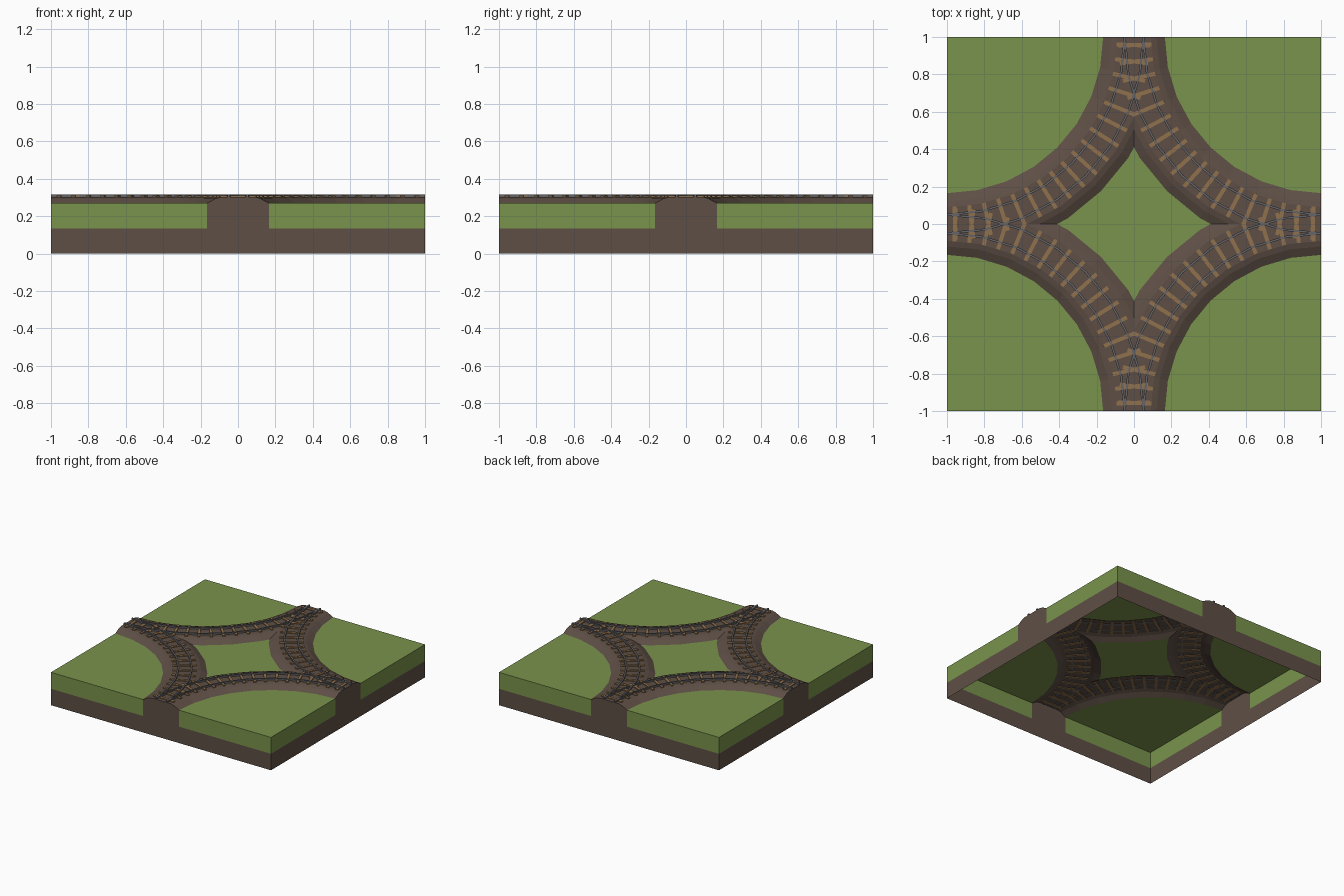
import bpy, bmesh, math
from mathutils import Matrix, Vector

if "Cube" in bpy.data.objects:
    bpy.data.objects.remove(bpy.data.objects["Cube"])

SEGS = 8                      # facets per quarter circle
TOP, MID, CREST = 0.27, 0.135, 0.303
BED = [(0.165, TOP), (0.12, 0.294), (0.09, CREST)]


def material(name, rgb):
    m = bpy.data.materials.new(name)
    m.diffuse_color = (*rgb, 1)
    m.use_nodes = True
    m.node_tree.nodes["Principled BSDF"].inputs["Base Color"].default_value = m.diffuse_color
    return m


GRASS = material("grass", (0.195, 0.292, 0.072))
DIRT = material("dirt", (0.112, 0.078, 0.060))
WOOD = material("wood", (0.28, 0.165, 0.075))
STEEL = material("steel", (0.13, 0.13, 0.14))


def finish(bm, name, mat, merge):
    """Make one quadrant into an object and mirror it to the other three."""
    me = bpy.data.meshes.new(name)
    bm.to_mesh(me)
    bm.free()
    ob = bpy.data.objects.new(name, me)
    bpy.context.collection.objects.link(ob)
    me.materials.append(mat)
    mod = ob.modifiers.new("four_way", 'MIRROR')
    mod.use_axis = (True, True, False)
    mod.use_mirror_merge = merge
    mod.merge_threshold = 0.0005
    return ob


def sweep(bm, profile, closed=False):
    """Sweep (radius, z) points along the quarter turn centred on the corner (1, 1)."""
    rings = []
    for i in range(SEGS + 1):
        a = math.pi + i * math.pi / 2 / SEGS
        rings.append([bm.verts.new((1 + r * math.cos(a), 1 + r * math.sin(a), z))
                      for r, z in profile])
    n = len(profile)
    for p, q in zip(rings, rings[1:]):
        for j in range(n if closed else n - 1):
            k = (j + 1) % n
            bm.faces.new((p[j], p[k], q[k], q[j]))
    if closed:
        bm.faces.new(rings[0])
        bm.faces.new(rings[-1])


def clip(bm):
    """Keep only the x > 0, y > 0 quadrant and face the surface upward."""
    bmesh.ops.remove_doubles(bm, verts=bm.verts[:], dist=1e-5)
    for no in ((1, 0, 0), (0, 1, 0)):
        bmesh.ops.bisect_plane(bm, geom=bm.verts[:] + bm.edges[:] + bm.faces[:], dist=1e-5,
                               plane_co=(0, 0, 0), plane_no=no, clear_inner=True)
    bm.normal_update()
    for f in bm.faces:
        if f.normal.z < 0:
            f.normal_flip()


def wall(bm, outline):
    """Add a wall panel of (distance, z) points to both outer sides."""
    for make, out in ((lambda u, z: (u, 1, z), Vector((0, 1, 0))),
                      (lambda u, z: (1, u, z), Vector((1, 0, 0)))):
        f = bm.faces.new([bm.verts.new(make(u, z)) for u, z in outline])
        f.normal_update()
        if f.normal.dot(out) < 0:
            f.normal_flip()


# Grass: corner fan, centre diamond and upper walls
edge = BED[0][0]
bm = bmesh.new()
sweep(bm, [(0.0001, TOP), (1 - edge, TOP)])
sweep(bm, [(1 + edge, TOP), (1.6, TOP)])
clip(bm)
wall(bm, [(edge, MID), (1, MID), (1, TOP), (edge, TOP)])
finish(bm, "grass_ground", GRASS, True)

# Dirt: raised track bed, its end faces and the lower walls
bm = bmesh.new()
sweep(bm, [(1 - d, z) for d, z in BED] + [(1 + d, z) for d, z in reversed(BED)])
clip(bm)
wall(bm, [(edge, 0), (1, 0), (1, MID), (edge, MID)])
wall(bm, [(0, 0), (edge, 0)] + BED + [(0, CREST)])
finish(bm, "dirt_track_bed", DIRT, True)

# Rails: two curved bars per track
bm = bmesh.new()
for r in (0.95, 1.05):
    sweep(bm, [(r - 0.006, CREST - 0.003), (r + 0.006, CREST - 0.003),
               (r + 0.006, 0.316), (r - 0.006, 0.316)], closed=True)
bmesh.ops.recalc_face_normals(bm, faces=bm.faces[:])
finish(bm, "rails", STEEL, False)

# Sleepers: evenly spaced planks across each track
bm = bmesh.new()
COUNT = 18
for i in range(COUNT):
    a = math.pi + (i + 0.5) * math.pi / 2 / COUNT
    place = (Matrix.Translation((1, 1, 0.304)) @ Matrix.Rotation(a, 4, 'Z')
             @ Matrix.Translation((0.996, 0, 0)) @ Matrix.Diagonal((0.178, 0.021, 0.012, 1)))
    bmesh.ops.create_cube(bm, size=1, matrix=place)
finish(bm, "sleepers", WOOD, False)
